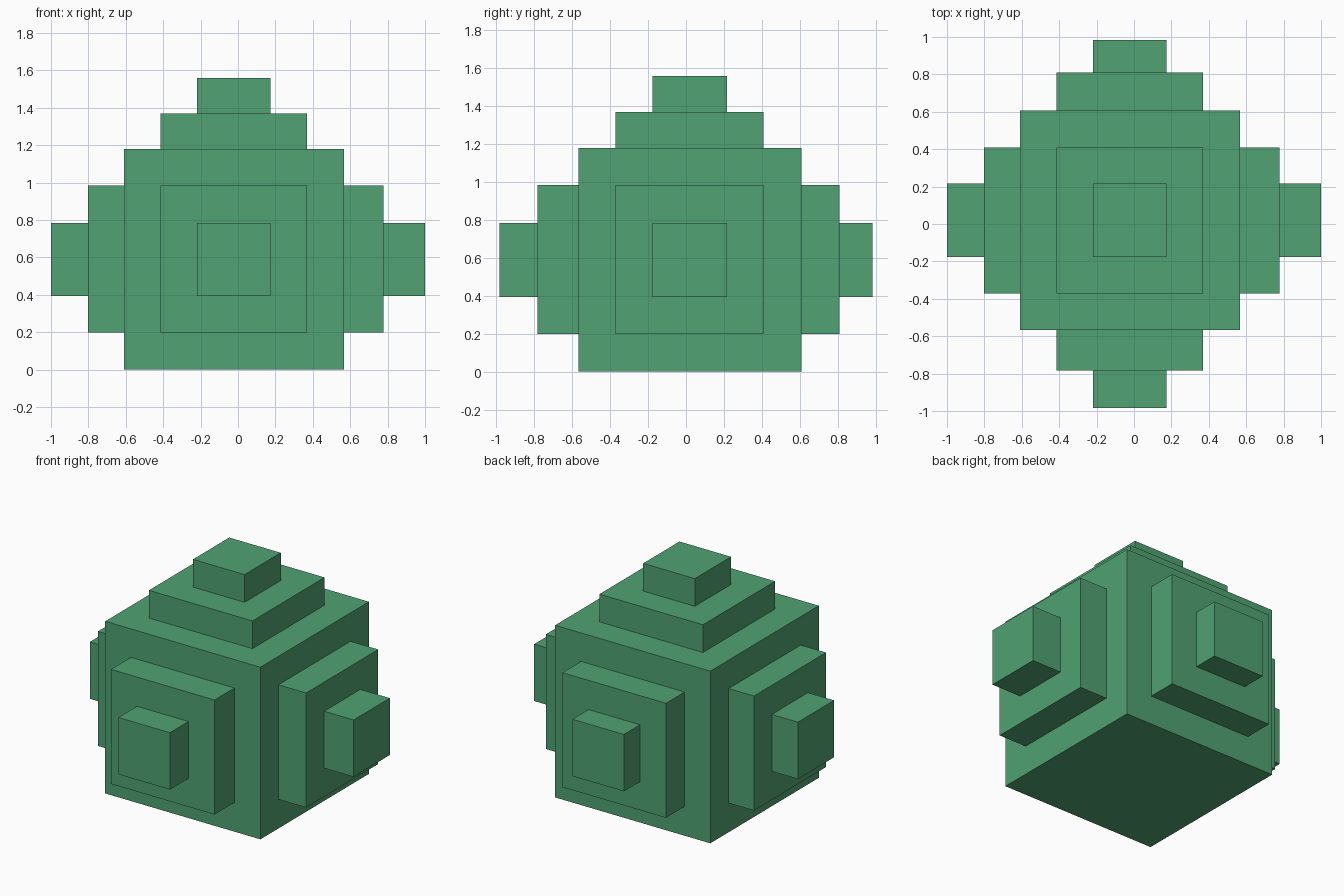
import bpy

if "Cube" in bpy.data.objects:
    bpy.data.objects.remove(bpy.data.objects["Cube"])

mat = bpy.data.materials.new("green")
mat.diffuse_color = (0.08, 0.36, 0.17, 1)
mat.use_nodes = True
mat.node_tree.nodes["Principled BSDF"].inputs["Base Color"].default_value = mat.diffuse_color

# (low, high) extents of each square size along x, y, z
CORE = [(-0.61, 0.567), (-0.567, 0.608), (0.0, 1.18)]
PLATE = [(-0.415, 0.37), (-0.372, 0.409), (0.2, 0.985)]
KNOB = [(-0.218, 0.173), (-0.176, 0.216), (0.395, 0.785)]


def box(name, ext):
    lo, hi = zip(*ext)
    bpy.ops.mesh.primitive_cube_add(
        size=1, location=[(a + b) / 2 for a, b in ext])
    ob = bpy.context.object
    ob.name = name
    ob.scale = [b - a for a, b in ext]
    bpy.ops.object.transform_apply(location=False, rotation=False, scale=True)
    ob.data.materials.append(mat)


box("core_block", CORE)

# stepped plate and knob on each side face and the top:
# axis, core face, plate face, knob face
STEPS = {
    "left": (0, -0.61, -0.802, -1.0),
    "right": (0, 0.567, 0.777, 1.0),
    "front": (1, -0.567, -0.783, -0.984),
    "back": (1, 0.608, 0.81, 0.984),
    "top": (2, 1.18, 1.37, 1.56),
}
for side, (axis, d0, d1, d2) in STEPS.items():
    for part, section, a, b in (("plate", PLATE, d0, d1), ("knob", KNOB, d1, d2)):
        ext = list(section)
        ext[axis] = (min(a, b), max(a, b))
        box(f"{side}_{part}", ext)
